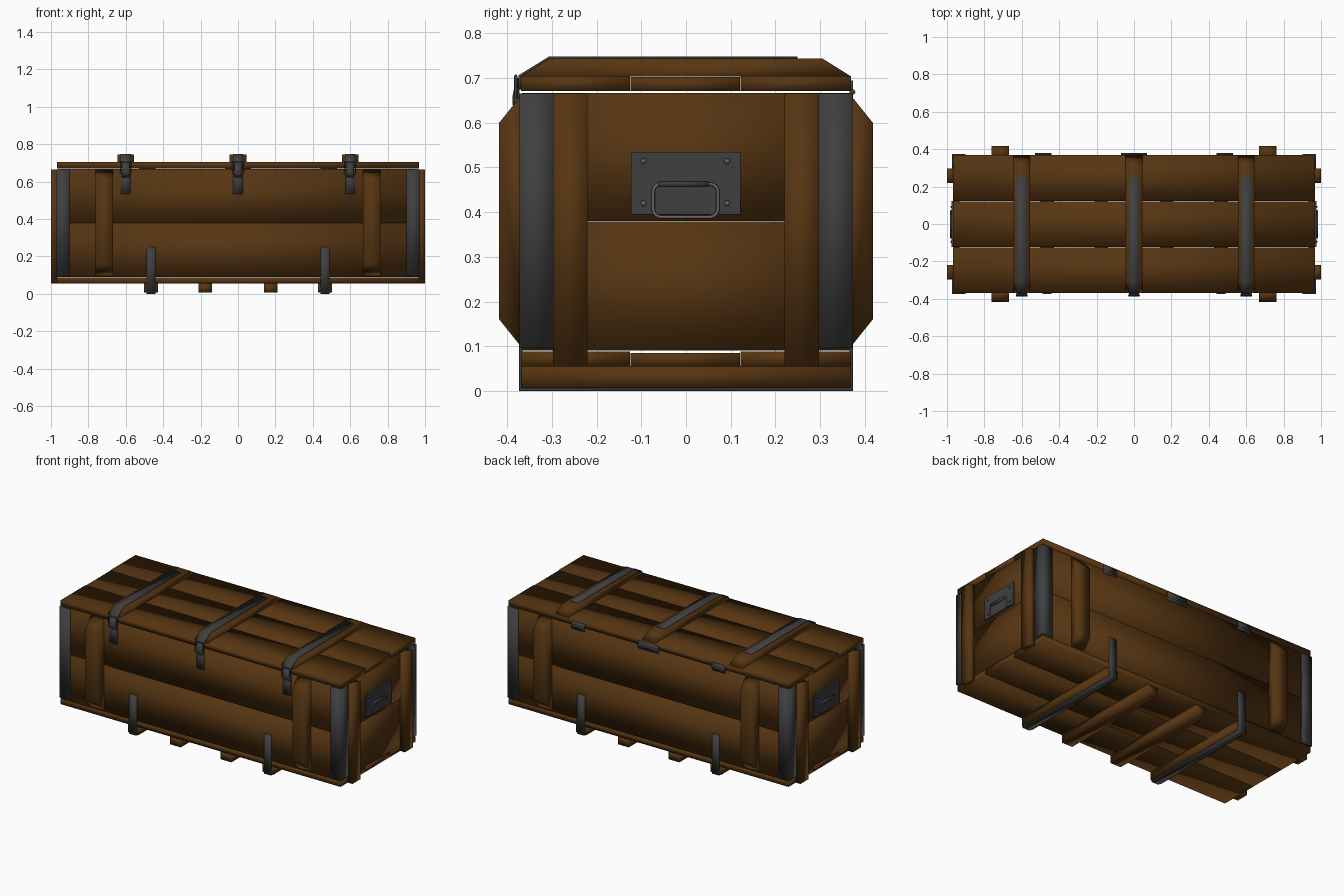
import bpy, bmesh, math
from mathutils import Matrix, Vector

if "Cube" in bpy.data.objects:
    bpy.data.objects.remove(bpy.data.objects["Cube"])


def material(name, rgb):
    m = bpy.data.materials.new(name)
    m.diffuse_color = (*rgb, 1)
    m.use_nodes = True
    m.node_tree.nodes["Principled BSDF"].inputs["Base Color"].default_value = m.diffuse_color
    return m


WOOD = material("brown_wood", (0.095, 0.036, 0.006))
METAL = material("dark_metal", (0.05, 0.05, 0.052))
WORN = material("worn_metal", (0.14, 0.12, 0.115))


def finish(name, bm, mat, smooth=True):
    bmesh.ops.recalc_face_normals(bm, faces=bm.faces)
    for f in bm.faces:
        f.smooth = smooth
    me = bpy.data.meshes.new(name)
    bm.to_mesh(me)
    bm.free()
    me.materials.append(mat)
    ob = bpy.data.objects.new(name, me)
    bpy.context.collection.objects.link(ob)
    return ob


def prism(name, profile, axis, lo, hi, mat, smooth=True):
    """Extrude a 2D profile along x (profile is y,z) or z (profile is x,y)."""
    bm = bmesh.new()
    place = (lambda p, t: (t, p[0], p[1])) if axis == 'x' else (lambda p, t: (p[0], p[1], t))
    a = [bm.verts.new(place(p, lo)) for p in profile]
    b = [bm.verts.new(place(p, hi)) for p in profile]
    bm.faces.new(a)
    bm.faces.new(b)
    for i in range(len(a)):
        j = (i + 1) % len(a)
        bm.faces.new((a[i], a[j], b[j], b[i]))
    return finish(name, bm, mat, smooth)


def box(name, x, y, z, mat, smooth=True):
    return prism(name, [(y[0], z[0]), (y[1], z[0]), (y[1], z[1]), (y[0], z[1])],
                 'x', min(x), max(x), mat, smooth)


def rod(name, centre, r1, r2, length, mat, segs=12):
    """Round part lying along x."""
    bm = bmesh.new()
    bmesh.ops.create_cone(bm, cap_ends=True, segments=segs, radius1=r1, radius2=r2, depth=length,
                          matrix=Matrix.Translation(centre) @ Matrix.Rotation(math.pi / 2, 4, 'Y'))
    return finish(name, bm, mat)


def wire_loop(name, origin, u, w, h, r, thick, mat):
    """Rounded rectangular wire loop, w along u and h along z."""
    pts = []
    for k, (sx, sz) in enumerate([(1, 1), (-1, 1), (-1, -1), (1, -1)]):
        for i in range(5):
            a = math.pi / 2 * (k + i / 4)
            pts.append(Vector(origin) + Vector(u) * (sx * (w / 2 - r) + r * math.cos(a))
                       + Vector((0, 0, sz * (h / 2 - r) + r * math.sin(a))))
    cu = bpy.data.curves.new(name, 'CURVE')
    cu.dimensions = '3D'
    cu.bevel_depth = thick
    cu.bevel_resolution = 2
    sp = cu.splines.new('POLY')
    sp.points.add(len(pts) - 1)
    for p, co in zip(sp.points, pts):
        p.co = (*co, 1)
    sp.use_cyclic_u = True
    cu.materials.append(mat)
    ob = bpy.data.objects.new(name, cu)
    bpy.context.collection.objects.link(ob)
    bpy.ops.object.select_all(action='DESELECT')
    ob.select_set(True)
    bpy.context.view_layer.objects.active = ob
    bpy.ops.object.convert(target='MESH')


# lid and floor planks
for i, (y0, y1) in enumerate([(-0.369, -0.125), (-0.124, 0.121), (0.122, 0.369)]):
    drop = 0.003 if i == 1 else 0
    box(f"lid_plank_{i}", (-0.967, 0.967), (y0, y1), (0.671, 0.705 - drop), WOOD)
    box(f"floor_plank_{i}", (-0.967, 0.967), (y0, y1), (0.055, 0.088 - drop), WOOD)

# wall planks, two high on every side
for i, (z0, z1) in enumerate([(0.09, 0.379), (0.38, 0.667)]):
    for s in (-1, 1):
        box(f"long_wall_plank_{i}", (-0.965, 0.965), sorted((s * 0.335, s * 0.367)), (z0, z1), WOOD)
        box(f"end_wall_plank_{i}", (s * 0.933, s * 0.966), (-0.334, 0.334), (z0, z1), WOOD)

# wall battens and metal corner angles
for sx in (-1, 1):
    for sy in (-1, 1):
        prism("long_wall_batten",
              [(sy * 0.366, 0.095), (sy * 0.418, 0.16), (sy * 0.418, 0.6), (sy * 0.366, 0.665)],
              'x', sx * 0.715 - 0.046, sx * 0.715 + 0.046, WOOD)
        box("end_wall_batten", (sx * 0.964, sx * 1.0), sorted((sy * 0.22, sy * 0.298)),
            (0.055, 0.666), WOOD)
        corner = [(0.9, 0.366), (0.9, 0.373), (0.973, 0.373), (0.973, 0.298),
                  (0.965, 0.298), (0.965, 0.366)]
        prism("corner_angle", [(sx * x, sy * y) for x, y in corner], 'z', 0.096, 0.666, METAL)

# lid battens with straps and latches
for x in (-0.6, 0, 0.6):
    prism("lid_batten", [(-0.369, 0.704), (-0.305, 0.744), (0.305, 0.744), (0.369, 0.704)],
          'x', x - 0.045, x + 0.045, WOOD)
    prism("lid_strap", [(0.25, 0.743), (0.25, 0.748), (-0.307, 0.748), (-0.375, 0.706),
                        (-0.375, 0.674), (-0.369, 0.674), (-0.369, 0.703), (-0.305, 0.743)],
          'x', x - 0.028, x + 0.028, METAL)
    box("latch_plate", (x - 0.026, x + 0.026), (-0.373, -0.366), (0.533, 0.662), METAL)
    prism("latch_lever", [(-0.372, 0.62), (-0.388, 0.64), (-0.388, 0.66), (-0.38, 0.7), (-0.374, 0.7),
                          (-0.372, 0.66)], 'x', x - 0.02, x + 0.02, METAL)
    wire_loop("latch_loop", (x, -0.381, 0.677), (1, 0, 0), 0.056, 0.055, 0.008, 0.0035, METAL)
    rod("latch_pin", (x, -0.38, 0.65), 0.007, 0.007, 0.06, METAL)

# hinges on the back
for x, w in ((-0.485, 0.09), (0, 0.14), (0.485, 0.09)):
    box("hinge_leaf", (x - w / 2, x + w / 2), (0.366, 0.374), (0.648, 0.695), METAL)
    rod("hinge_barrel", (x, 0.373, 0.669), 0.006, 0.006, w, METAL)

# skids under the floor, outer ones wrapped by metal straps
for x in (-0.465, -0.175, 0.175, 0.465):
    box("skid", (x - 0.037, x + 0.037), (-0.368, 0.368), (0.006, 0.056), WOOD)
    if abs(x) > 0.3:
        prism("skid_strap", [(-0.374, 0.25), (-0.374, 0), (0.374, 0), (0.374, 0.25),
                             (0.366, 0.25), (0.366, 0.006), (-0.366, 0.006), (-0.366, 0.25)],
              'x', x - 0.025, x + 0.025, METAL)

# carrying handles on both ends
for s in (-1, 1):
    box("handle_plate", (s * 0.965, s * 0.975), (-0.123, 0.122), (0.395, 0.535), METAL, False)
    box("handle_clip", (s * 0.974, s * 0.985), (-0.062, 0.052), (0.457, 0.469), METAL)
    wire_loop("handle", (s * 0.981, -0.001, 0.426), (0, 1, 0), 0.145, 0.074, 0.018, 0.004, WORN)
    for y in (-0.095, 0.092):
        for z in (0.42, 0.514):
            r = (0.007, 0.004) if s > 0 else (0.004, 0.007)
            rod("handle_rivet", (s * 0.977, y, z), *r, 0.006, WORN)
